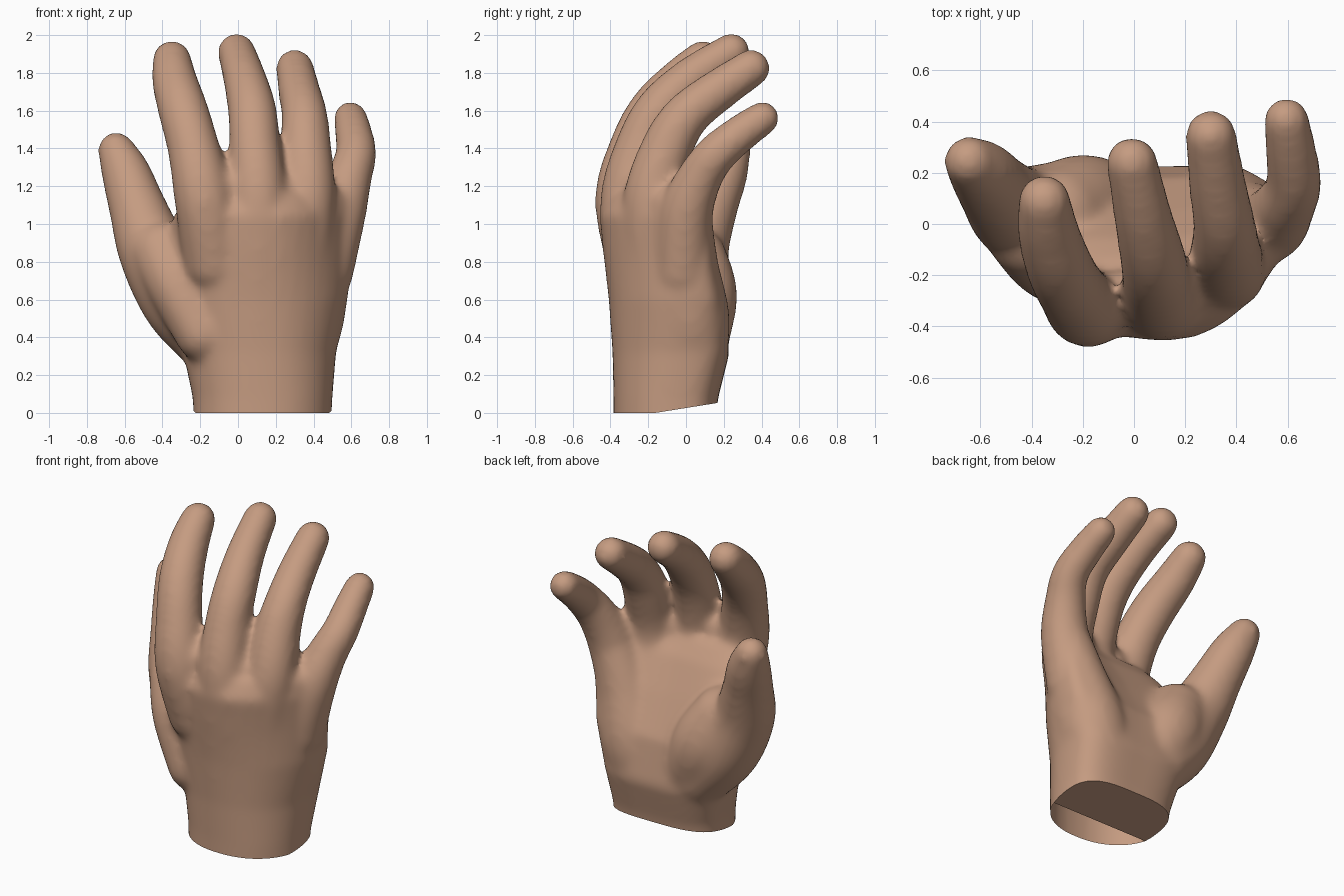
import bpy, bmesh, math
from mathutils import Vector, Matrix

if "Cube" in bpy.data.objects:
    bpy.data.objects.remove(bpy.data.objects["Cube"])

skin = bpy.data.materials.new("warm skin")
skin.use_nodes = True
skin.diffuse_color = (0.56, 0.33, 0.22, 1)
skin.node_tree.nodes["Principled BSDF"].inputs["Base Color"].default_value = skin.diffuse_color

SOFTENING = 0.014  # extra radius that the smoothing takes away again
bm = bmesh.new()


def spline(a, b, c, d, t):
    """Smooth curve from b to c."""
    return 0.5 * (2 * b + (c - a) * t + (2 * a - 5 * b + 4 * c - d) * t * t
                  + (3 * b - a - 3 * c + d) * t ** 3)


def ball(x, y, z, radius):
    bmesh.ops.create_icosphere(bm, subdivisions=3, radius=radius + SOFTENING,
                               matrix=Matrix.Translation((x, y, z)))


def sausage(path, steps=8):
    """Rounded limb along points of (x, y, z, radius)."""
    points = [Vector(p) for p in path]
    points = [points[0]] + points + [points[-1]]
    for i in range(len(points) - 3):
        for step in range(steps + 1):
            ball(*spline(*points[i:i + 4], step / steps))


def power(value, exponent):
    return math.copysign(abs(value) ** exponent, value)


def palm_ring(z, left, right, front, back, bend_left, bend_right, count=40):
    """Bowed rounded cross-section of the wrist and palm."""
    ring = []
    for i in range(count):
        angle = math.tau * i / count
        u, v = power(math.cos(angle), 0.8), power(math.sin(angle), 0.8)
        bend = bend_right if u > 0 else bend_left
        x = (left + right) / 2 + u * (right - left) / 2
        y = (front + back) / 2 + v * (back - front) / 2 + bend * u * u
        ring.append(bm.verts.new((x, y, z)))
    return ring


# Palm and wrist
rings = [palm_ring(*row) for row in (
    (-0.15, -0.23, 0.49, -0.385, 0.14, 0.05, 0.06),
    (0.08, -0.24, 0.5, -0.385, 0.17, 0.05, 0.06),
    (0.32, -0.29, 0.52, -0.39, 0.23, 0.07, 0.08),
    (0.6, -0.38, 0.58, -0.41, 0.18, 0.13, 0.14),
    (0.85, -0.38, 0.6, -0.44, 0.05, 0.12, 0.23),
    (1.05, -0.34, 0.61, -0.46, -0.06, 0.08, 0.28),
    (1.16, -0.26, 0.55, -0.4, -0.15, 0.05, 0.25))]
for low, high in zip(rings, rings[1:]):
    for i in range(len(low)):
        j = (i + 1) % len(low)
        bm.faces.new((low[i], low[j], high[j], high[i]))
bm.faces.new(rings[0][::-1])
bm.faces.new(rings[-1])

# Index, middle, ring and little fingers, each rooted inside the palm
sausage([(-0.12, -0.25, 0.8, 0.16), (-0.18, -0.325, 1.13, 0.145), (-0.235, -0.27, 1.4, 0.126),
         (-0.29, -0.17, 1.6, 0.12), (-0.335, -0.03, 1.755, 0.108), (-0.35, 0.09, 1.87, 0.09)])
sausage([(0.12, -0.26, 0.8, 0.16), (0.11, -0.3, 1.13, 0.142), (0.09, -0.24, 1.4, 0.125),
         (0.075, -0.14, 1.6, 0.117), (0.035, 0.03, 1.77, 0.102), (-0.008, 0.24, 1.91, 0.088)])
sausage([(0.32, -0.16, 0.8, 0.16), (0.365, -0.18, 1.13, 0.14), (0.358, -0.1, 1.4, 0.125),
         (0.352, 0.0, 1.57, 0.11), (0.325, 0.16, 1.7, 0.1), (0.3, 0.345, 1.825, 0.088)])
sausage([(0.46, -0.02, 0.75, 0.14), (0.535, 0.0, 1.05, 0.13), (0.588, 0.07, 1.24, 0.108),
         (0.625, 0.16, 1.37, 0.096), (0.612, 0.29, 1.48, 0.087), (0.595, 0.405, 1.56, 0.077)])

# Webs between the fingers
for web in ((-0.05, -0.29, 1.19, 0.1), (0.235, -0.23, 1.16, 0.1), (0.47, -0.09, 1.1, 0.095)):
    ball(*web)

# Thumb with its fleshy base, and the muscle joining it to the back of the hand
sausage([(-0.14, 0.04, 0.4, 0.18), (-0.29, 0.02, 0.6, 0.21), (-0.445, 0.04, 0.85, 0.175),
         (-0.53, 0.12, 1.08, 0.14), (-0.59, 0.195, 1.26, 0.118), (-0.645, 0.245, 1.39, 0.085)])
sausage([(-0.1, 0.04, 0.42, 0.18), (-0.2, 0.06, 0.62, 0.2), (-0.3, 0.03, 0.8, 0.18)])
sausage([(-0.18, -0.2, 0.42, 0.14), (-0.32, -0.14, 0.68, 0.15), (-0.4, -0.04, 0.85, 0.16)])

# Fleshy heel on the little finger side
sausage([(0.3, 0.02, 0.3, 0.18), (0.35, 0.02, 0.5, 0.2), (0.43, 0.0, 0.78, 0.16),
         (0.53, 0.0, 1.05, 0.125)])

bmesh.ops.recalc_face_normals(bm, faces=bm.faces)
mesh = bpy.data.meshes.new("hand")
bm.to_mesh(mesh)
bm.free()
mesh.materials.append(skin)
hand = bpy.data.objects.new("hand", mesh)
bpy.context.collection.objects.link(hand)
bpy.context.view_layer.objects.active = hand
hand.select_set(True)

# Fuse the parts into one soft surface
fuse = hand.modifiers.new("fuse", "REMESH")
fuse.mode = "VOXEL"
fuse.voxel_size = 0.02
soften = hand.modifiers.new("soften", "SMOOTH")
soften.factor = 0.5
soften.iterations = 18
for name in ("fuse", "soften"):
    bpy.ops.object.modifier_apply(modifier=name)


# Wrist end: a slanted closed underside behind, an open level rim in front
def trim(mesh_data, point, normal):
    geometry = mesh_data.verts[:] + mesh_data.edges[:] + mesh_data.faces[:]
    bmesh.ops.bisect_plane(mesh_data, geom=geometry, plane_co=point, plane_no=normal,
                           clear_inner=True)


bm = bmesh.new()
bm.from_mesh(mesh)
trim(bm, (0, -0.1, 0.01), (0, -0.16, 1))
bmesh.ops.holes_fill(bm, edges=[e for e in bm.edges if e.is_boundary], sides=0)
trim(bm, (0, 0, 0), (0, 0, 1))
bm.to_mesh(mesh)
bm.free()

bpy.ops.object.shade_smooth_by_angle(angle=math.radians(60))
